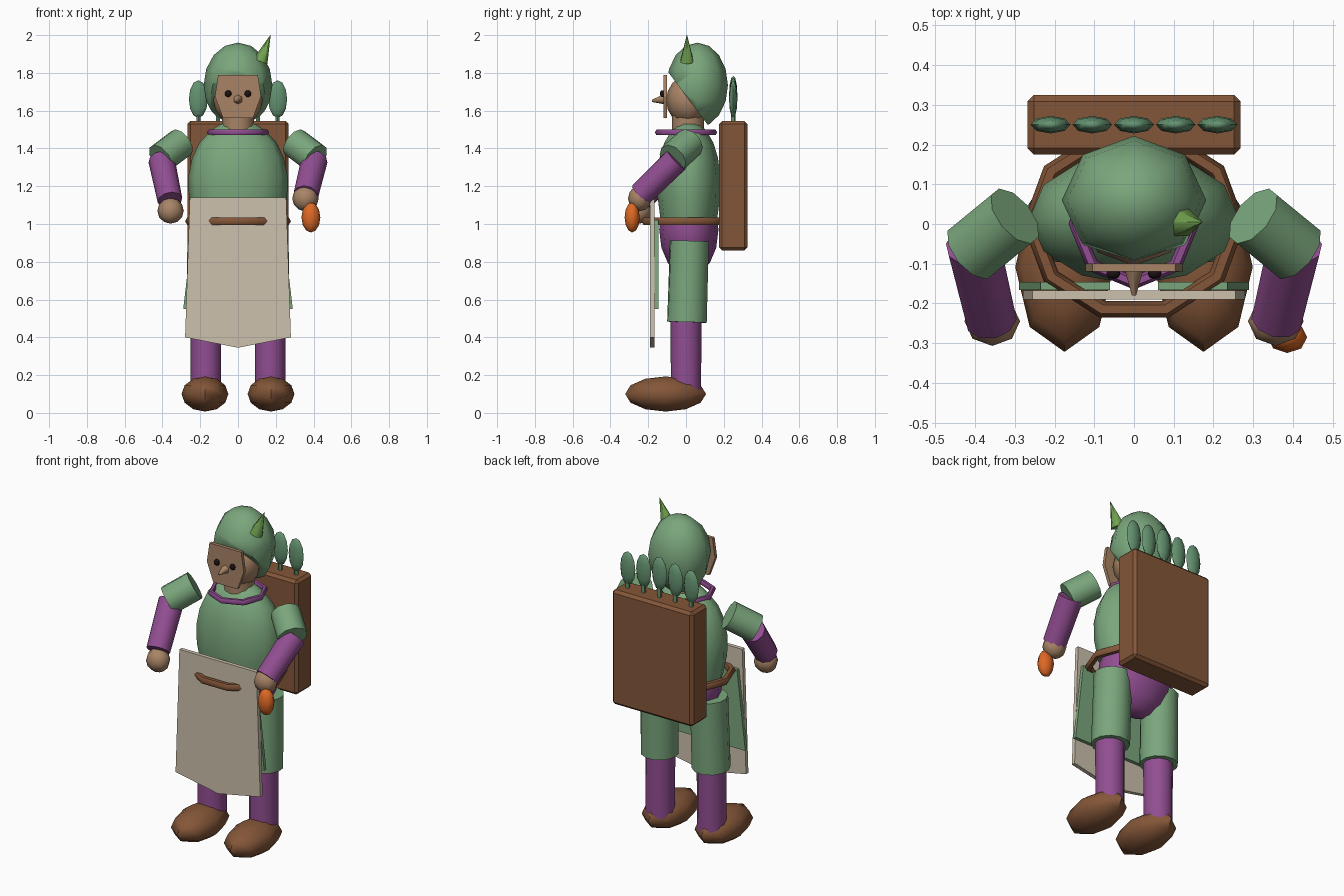
import bpy, bmesh, math
from mathutils import Vector, Matrix

if "Cube" in bpy.data.objects:
    bpy.data.objects.remove(bpy.data.objects["Cube"])


def material(name, r, g, b):
    lin = [((c / 255 + 0.055) / 1.055) ** 2.4 if c > 10 else c / 3294 for c in (r, g, b)]
    m = bpy.data.materials.new(name)
    m.diffuse_color = (*lin, 1)
    m.use_nodes = True
    m.node_tree.nodes["Principled BSDF"].inputs["Base Color"].default_value = m.diffuse_color
    return m


GREEN = material("cloth green", 122, 166, 124)
PURPLE = material("purple cloth", 146, 78, 146)
BROWN = material("brown leather", 132, 86, 56)
SKIN = material("skin", 168, 132, 102)
BEIGE = material("beige apron", 204, 193, 172)
ORANGE = material("carrot orange", 222, 104, 36)
BLACK = material("eye black", 28, 18, 18)
LEAF = material("leaf green", 100, 146, 112)
SPROUT = material("sprout green", 112, 160, 78)


def finish(name, bm, mat, angle=60):
    bmesh.ops.recalc_face_normals(bm, faces=bm.faces[:])
    me = bpy.data.meshes.new(name)
    bm.to_mesh(me)
    bm.free()
    me.materials.append(mat)
    ob = bpy.data.objects.new(name, me)
    bpy.context.collection.objects.link(ob)
    bpy.ops.object.select_all(action='DESELECT')
    ob.select_set(True)
    bpy.context.view_layer.objects.active = ob
    if angle:
        bpy.ops.object.shade_smooth_by_angle(angle=math.radians(angle))
    return ob


def ellipsoid(name, mat, c, r, seg=8, rings=6, cut=None):
    bm = bmesh.new()
    bmesh.ops.create_uvsphere(bm, u_segments=seg, v_segments=rings, radius=1)
    bmesh.ops.transform(bm, matrix=Matrix.Translation(c) @ Matrix.Diagonal((*r, 1)), verts=bm.verts[:])
    if cut:  # slice away the side the normal points to, and close the hole
        res = bmesh.ops.bisect_plane(bm, geom=bm.verts[:] + bm.edges[:] + bm.faces[:],
                                     plane_co=cut[0], plane_no=cut[1], clear_outer=True)
        rim = [e for e in res["geom_cut"] if isinstance(e, bmesh.types.BMEdge)]
        bmesh.ops.contextual_create(bm, geom=rim)
    return finish(name, bm, mat)


def tube(name, mat, a, b, r1, r2, seg=12):
    a, b = Vector(a), Vector(b)
    bm = bmesh.new()
    bmesh.ops.create_cone(bm, cap_ends=True, segments=seg, radius1=r1, radius2=r2, depth=(b - a).length)
    rot = (b - a).to_track_quat('Z', 'Y').to_matrix().to_4x4()
    bmesh.ops.transform(bm, matrix=Matrix.Translation((a + b) / 2) @ rot, verts=bm.verts[:])
    return finish(name, bm, mat)


def rings(name, mat, loops, closed=False):
    """Bridge rings of points; cap the ends, or join last to first."""
    bm = bmesh.new()
    vs = [[bm.verts.new(p) for p in loop] for loop in loops]
    n = len(vs[0])
    pairs = list(zip(vs, vs[1:])) + ([(vs[-1], vs[0])] if closed else [])
    for lo, hi in pairs:
        for i in range(n):
            bm.faces.new((lo[i], lo[(i + 1) % n], hi[(i + 1) % n], hi[i]))
    if not closed:
        bm.faces.new(vs[0])
        bm.faces.new(vs[-1])
    return finish(name, bm, mat)


def circle(n, rx, ry, cy, z, start=0.0):
    return [(rx * math.cos(start + i * math.tau / n), cy + ry * math.sin(start + i * math.tau / n), z)
            for i in range(n)]


def hoop(name, mat, n, rx, ry, z, t):
    section = [(t * math.cos(k * math.tau / 6), t * math.sin(k * math.tau / 6)) for k in range(6)]
    rings(name, mat, [circle(n, rx + dr, ry + dr, 0, z + dz) for dr, dz in section], closed=True)


def plate(name, mat, outline, y0, y1):
    bm = bmesh.new()
    f = bm.faces.new([bm.verts.new((x, y0, z)) for x, z in outline])
    ext = bmesh.ops.extrude_face_region(bm, geom=[f])
    bmesh.ops.translate(bm, vec=(0, y1 - y0, 0),
                        verts=[v for v in ext["geom"] if isinstance(v, bmesh.types.BMVert)])
    return finish(name, bm, mat, 0)


def mirrored(half):
    return half + [(-x, z) for x, z in reversed(half) if x]


# Tunic, hips, collar and belt
profile = [(1.02, .235), (1.14, .26), (1.25, .263), (1.35, .243), (1.43, .205), (1.495, .145), (1.53, .09)]
rings("tunic", GREEN, [circle(12, r, r * .635, .015, z) for z, r in profile])
ellipsoid("hips", PURPLE, (0, .015, .97), (.23, .157, .25), 12, 8)
hoop("collar", PURPLE, 8, .148, .148, 1.485, .017)
hoop("belt", BROWN, 10, .258, .226, 1.015, .022)

# Head, hood and face
tube("neck", SKIN, (0, .01, 1.45), (0, .01, 1.6), .085, .085)
ellipsoid("head", SKIN, (0, .01, 1.655), (.13, .115, .13), 8, 8)
ellipsoid("hood", GREEN, (0, .06, 1.735), (.182, .162, .225), 8, 8,
          cut=((0, .01, 1.665), (0, -.8, -.6)))
plate("face_plate", SKIN, mirrored([(.08, 1.562), (.122, 1.675), (.105, 1.79)]), -.12, -.1)
tube("nose", SKIN, (0, -.11, 1.66), (0, -.18, 1.652), .028, .006, 6)
for s, side in ((-1, "left"), (1, "right")):
    ellipsoid(side + "_eye", BLACK, (s * .052, -.125, 1.69), (.018, .014, .018))
tube("hood_sprout", SPROUT, (.118, .005, 1.86), (.172, .005, 2.0), .04, .001, 6)

# Limbs on both sides
for s, side in ((-1, "left"), (1, "right")):
    wz = 1.155 if s > 0 else 1.125
    tube(side + "_sleeve", GREEN, (s * .30, .02, 1.43), (s * .41, -.07, 1.347), .083, .083, 10)
    tube(side + "_forearm", PURPLE, (s * .405, -.05, 1.34), (s * .36, -.24, wz), .07, .066, 10)
    ellipsoid(side + "_hand", SKIN, (s * .357, -.245, wz - (.02 if s > 0 else .055)), (.07, .062, .068))
    tube(side + "_breeches", GREEN, (s * .17, .005, .48), (s * .165, .018, .91), .106, .104)
    tube(side + "_lower_leg", PURPLE, (s * .17, 0, .1), (s * .17, 0, .55), .08, .082)
    ellipsoid(side + "_shoe", BROWN, (s * .175, -.108, .1), (.124, .214, .093))
    plate(side + "_skirt_panel", GREEN,
          [(s * .06, 1.02), (s * .235, 1.02), (s * .29, .55), (s * .06, .55)], -.166, -.146)

# Apron and carrot in the right hand
plate("apron", BEIGE, mirrored([(0, .345), (.28, .40), (.255, 1.14)]), -.19, -.167)
ellipsoid("carrot", ORANGE, (.386, -.285, 1.035), (.05, .04, .08))

# Planter backpack
bm = bmesh.new()
bmesh.ops.create_cube(bm, size=1)
bmesh.ops.transform(bm, matrix=Matrix.Translation((0, .25, 1.2025)) @ Matrix.Diagonal((.536, .15, .685, 1)),
                    verts=bm.verts[:])
bmesh.ops.bevel(bm, geom=bm.edges[:], offset=.016, segments=1, affect='EDGES')
finish("backpack", bm, BROWN, 0)

# Row of seedlings
for i in range(-2, 3):
    x, top = i * .105, 1.785 - .012 * abs(i)
    tube(f"stem_{i + 3}", LEAF, (x, .25, 1.53), (x, .25, 1.62), .012, .012, 6)
    ellipsoid(f"seedling_{i + 3}", LEAF, (x, .25, top - .1), (.05, .022, .1))
